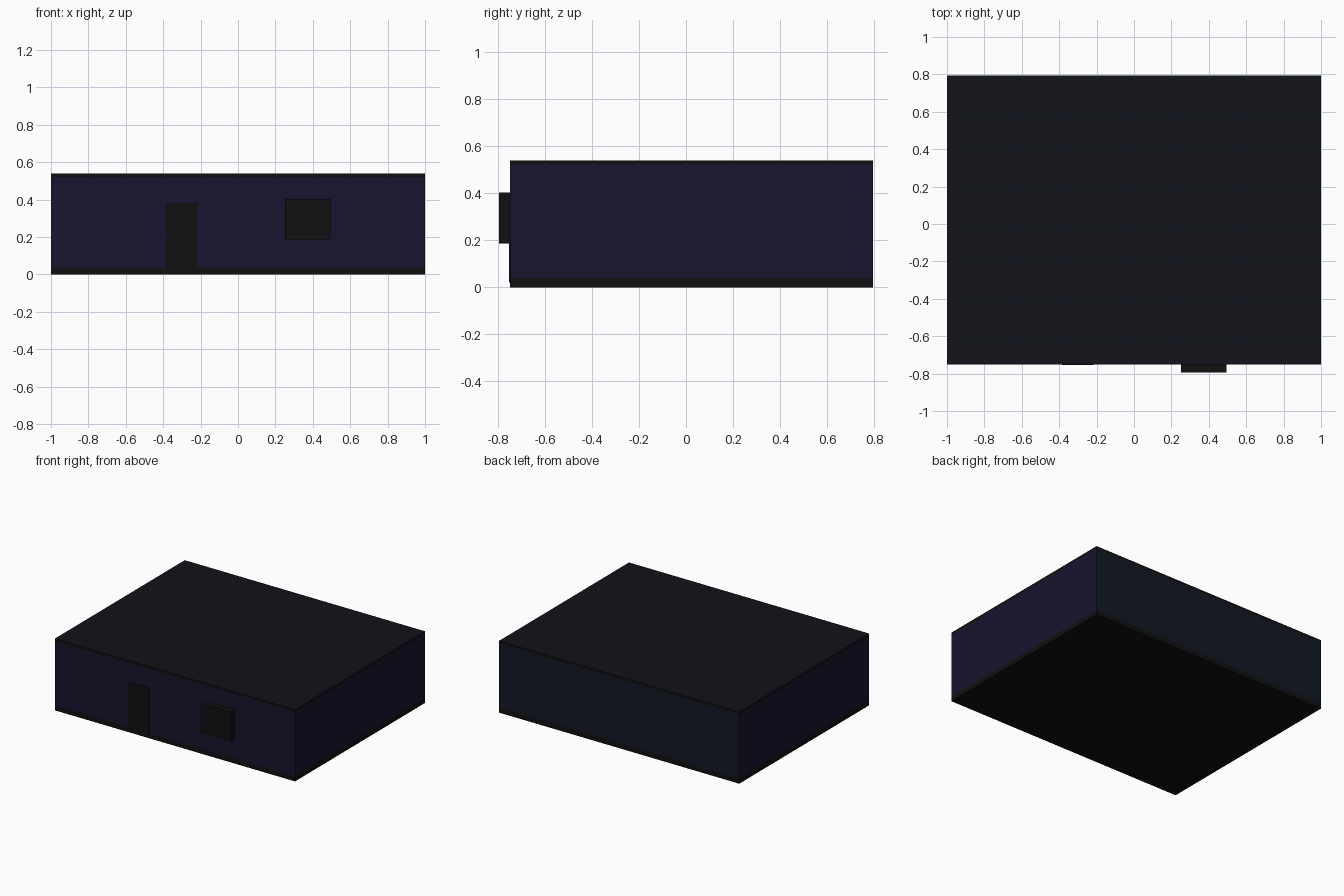
import bpy, bmesh

if "Cube" in bpy.data.objects:
    bpy.data.objects.remove(bpy.data.objects["Cube"])


def material(name, rgb):
    m = bpy.data.materials.new(name)
    m.diffuse_color = (*rgb, 1)
    m.use_nodes = True
    m.node_tree.nodes["Principled BSDF"].inputs["Base Color"].default_value = m.diffuse_color
    return m


def box(name, x, y, z, mat):
    """Axis-aligned box given as (min, max) ranges."""
    bm = bmesh.new()
    bmesh.ops.create_cube(bm, size=1)
    for v in bm.verts:
        for i, (lo, hi) in enumerate((x, y, z)):
            v.co[i] = hi if v.co[i] > 0 else lo
    me = bpy.data.meshes.new(name)
    bm.to_mesh(me)
    bm.free()
    me.materials.append(mat)
    ob = bpy.data.objects.new(name, me)
    bpy.context.collection.objects.link(ob)
    return ob


navy = material("navy_wall", (0.009, 0.007, 0.027))
slate = material("slate_back", (0.006, 0.009, 0.018))
roof_mat = material("roof_dark", (0.006, 0.0065, 0.011))
black = material("black_trim", (0.005, 0.005, 0.005))

FULL, FRONT, BACK = (-1, 1), -0.75, 0.795

# Building shell: floor slab, side and front walls, back wall, roof slab
box("floor_slab", FULL, (FRONT, BACK), (0, 0.038), black)
box("wall_block", FULL, (FRONT, BACK - 0.006), (0.038, 0.522), navy)
box("back_wall", FULL, (BACK - 0.006, BACK), (0.038, 0.522), slate)
box("roof_edge", FULL, (FRONT, BACK), (0.522, 0.538), black)
box("roof_panel", FULL, (FRONT, BACK), (0.538, 0.54), roof_mat)

# Front fittings: nearly flush door and projecting window
box("door", (-0.386, -0.216), (FRONT - 0.003, FRONT + 0.03), (0.02, 0.382), black)
box("window", (0.25, 0.495), (-0.795, FRONT + 0.02), (0.186, 0.404), black)
